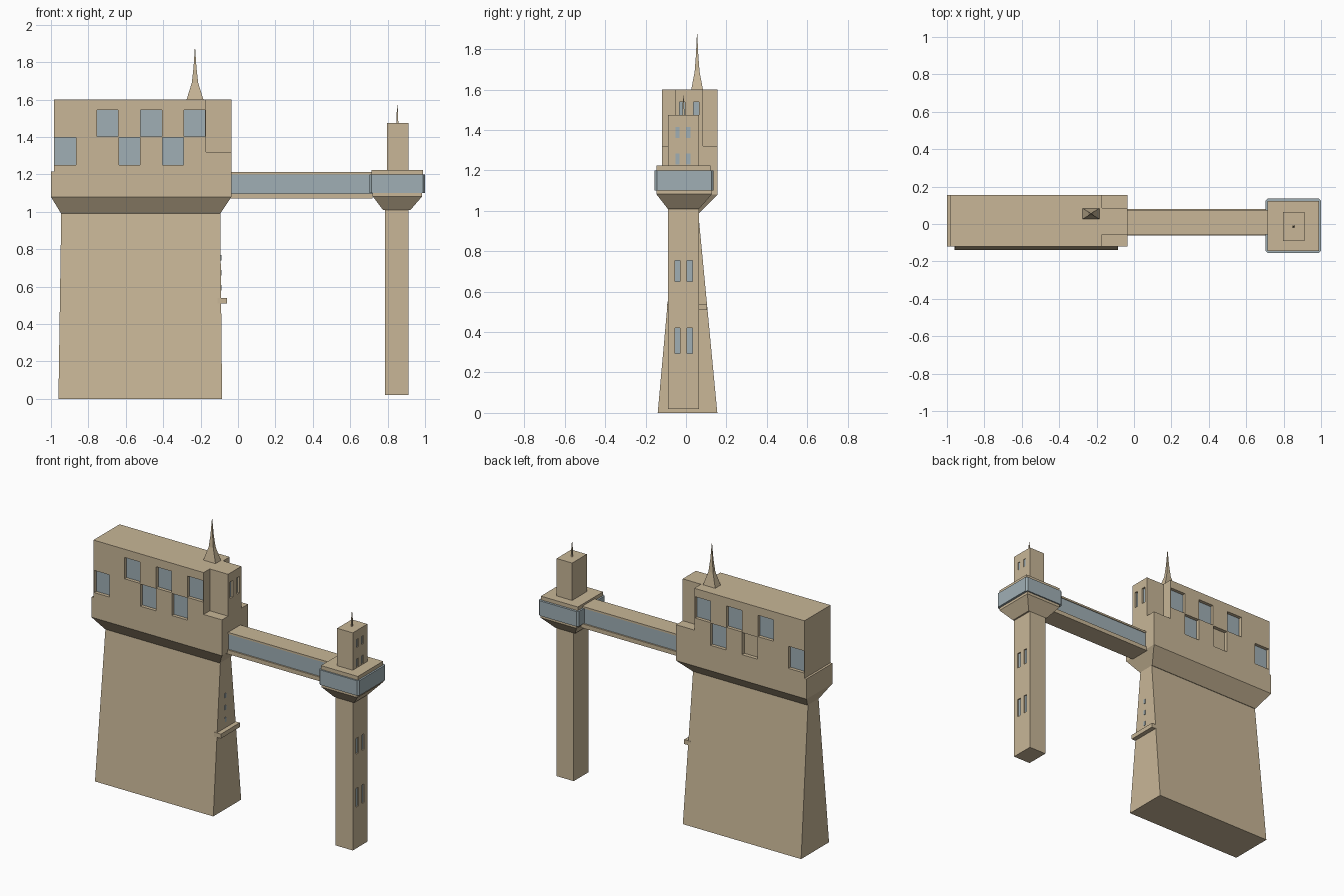
import bpy, bmesh

if "Cube" in bpy.data.objects:
    bpy.data.objects.remove(bpy.data.objects["Cube"])


def material(name, rgb):
    m = bpy.data.materials.new(name)
    m.diffuse_color = (*rgb, 1)
    m.use_nodes = True
    m.node_tree.nodes["Principled BSDF"].inputs["Base Color"].default_value = m.diffuse_color
    return m


STONE = material("sandstone", (0.58, 0.47, 0.31))
GLASS = material("glass", (0.35, 0.43, 0.46))


def loft(name, rings, mat=STONE, c=0.0):
    """Stack of rectangles (z, x0, x1, y0, y1), with optional corner chamfer c."""
    bm = bmesh.new()
    loops = []
    for z, x0, x1, y0, y1 in rings:
        if c:
            pts = [(x0 + c, y0), (x1 - c, y0), (x1, y0 + c), (x1, y1 - c),
                   (x1 - c, y1), (x0 + c, y1), (x0, y1 - c), (x0, y0 + c)]
        else:
            pts = [(x0, y0), (x1, y0), (x1, y1), (x0, y1)]
        loops.append([bm.verts.new((x, y, z)) for x, y in pts])
    for a, b in zip(loops, loops[1:]):
        n = len(a)
        for i in range(n):
            j = (i + 1) % n
            bm.faces.new((a[i], a[j], b[j], b[i]))
    bm.faces.new(loops[0][::-1])
    bm.faces.new(loops[-1])
    me = bpy.data.meshes.new(name)
    bm.to_mesh(me)
    bm.free()
    me.materials.append(mat)
    ob = bpy.data.objects.new(name, me)
    bpy.context.collection.objects.link(ob)
    return ob


def box(name, x0, x1, y0, y1, z0, z1, mat=STONE, c=0.0):
    return loft(name, [(z0, x0, x1, y0, y1), (z1, x0, x1, y0, y1)], mat, c)


def cut(target, bounds):
    """Subtract one box from the target."""
    cutter = box("cutter", *bounds)
    cutter.hide_render = True
    mod = target.modifiers.new("cut", 'BOOLEAN')
    mod.operation = 'DIFFERENCE'
    mod.solver = 'EXACT'
    mod.object = cutter
    bpy.context.view_layer.objects.active = target
    bpy.ops.object.modifier_apply(modifier=mod.name)
    bpy.data.objects.remove(cutter)


# Tapered main pier
loft("main_pier", [(0, -0.96, -0.085, -0.14, 0.155), (1.0, -0.945, -0.095, -0.05, 0.06)])

# Flared collar above the pier
loft("collar", [(0.99, -0.945, -0.095, -0.055, 0.065), (1.08, -1.0, -0.035, -0.12, 0.155),
                (1.215, -1.0, -0.035, -0.12, 0.155)])

# Upper house with notched corners around the end turret
house = box("upper_house", -0.985, -0.17, -0.12, 0.155, 1.21, 1.6)
box("house_end_base", -0.17, -0.035, -0.12, 0.155, 1.21, 1.32)
turret = box("end_turret", -0.17, -0.035, -0.055, 0.085, 1.32, 1.6)

# Checkered windows on both long faces (one back opening is blank)
D = 0.025
LOW, HIGH = (1.25, 1.398), (1.402, 1.545)
for i, (x, (z0, z1)) in enumerate([(-0.98, LOW), (-0.755, HIGH), (-0.637, LOW),
                                   (-0.521, HIGH), (-0.405, LOW), (-0.29, HIGH)]):
    x1 = x + 0.114
    cut(house, (x, x1, -0.2, -0.12 + D, z0, z1))
    cut(house, (x, x1, 0.155 - D, 0.2, z0, z1))
    box("front_window", x, x1, -0.12 + D - 0.003, -0.12 + D + 0.003, z0, z1, GLASS)
    if i != 2:
        box("back_window", x, x1, 0.155 - D - 0.003, 0.155 - D + 0.003, z0, z1, GLASS)

# Turret windows facing the bridge
for y in (-0.032, 0.037):
    cut(turret, (-0.05, 0, y, y + 0.027, 1.43, 1.54))
    box("turret_window", -0.052, -0.048, y, y + 0.027, 1.43, 1.54, GLASS)

# Spire with concave taper
loft("spire", [(1.6, -0.275, -0.185, 0.026, 0.084), (1.69, -0.247, -0.213, 0.043, 0.067),
               (1.77, -0.238, -0.222, 0.049, 0.061), (1.875, -0.231, -0.229, 0.054, 0.056)])

# Ledge and slits on the pier end
box("pier_ledge", -0.11, -0.06, -0.095, 0.105, 0.51, 0.54)
for z in (0.58, 0.66, 0.74):
    box("pier_slit", -0.11, -0.088, -0.01, 0.004, z, z + 0.03, GLASS)

# Glazed bridge
box("bridge_floor", -0.04, 0.72, -0.062, 0.08, 1.07, 1.098)
box("bridge_glass", -0.04, 0.72, -0.052, 0.07, 1.098, 1.2, GLASS)
box("bridge_roof", -0.04, 0.72, -0.055, 0.075, 1.2, 1.212)

# Slim tower shaft with paired slot windows
shaft = box("tower_shaft", 0.785, 0.912, -0.09, 0.065, 0.02, 1.02)
for y in (-0.055, 0.005):
    for z0, z1 in ((0.295, 0.42), (0.65, 0.755)):
        cut(shaft, (0.9, 1.0, y, y + 0.026, z0, z1))
        box("shaft_window", 0.898, 0.904, y, y + 0.026, z0, z1, GLASS)

# Viewing pod: flared underside, glass band, roof slab
loft("pod_underside", [(1.01, 0.775, 0.922, -0.09, 0.065), (1.083, 0.72, 0.985, -0.147, 0.128),
                       (1.1, 0.72, 0.985, -0.147, 0.128)])
box("pod_glass", 0.703, 1.0, -0.155, 0.137, 1.1, 1.2, GLASS, 0.012)
box("pod_roof", 0.715, 0.988, -0.145, 0.122, 1.2, 1.225)

# Tower head with windows and mast
head = box("tower_head", 0.797, 0.912, -0.09, 0.065, 1.225, 1.475)
for y in (-0.053, 0.0):
    for z in (1.23, 1.36):
        cut(head, (0.904, 1.0, y, y + 0.022, z, z + 0.055))
        box("head_window", 0.902, 0.907, y, y + 0.022, z, z + 0.055, GLASS)
loft("mast", [(1.475, 0.847, 0.857, -0.018, -0.008), (1.52, 0.848, 0.856, -0.017, -0.009),
              (1.57, 0.851, 0.853, -0.014, -0.012)])
